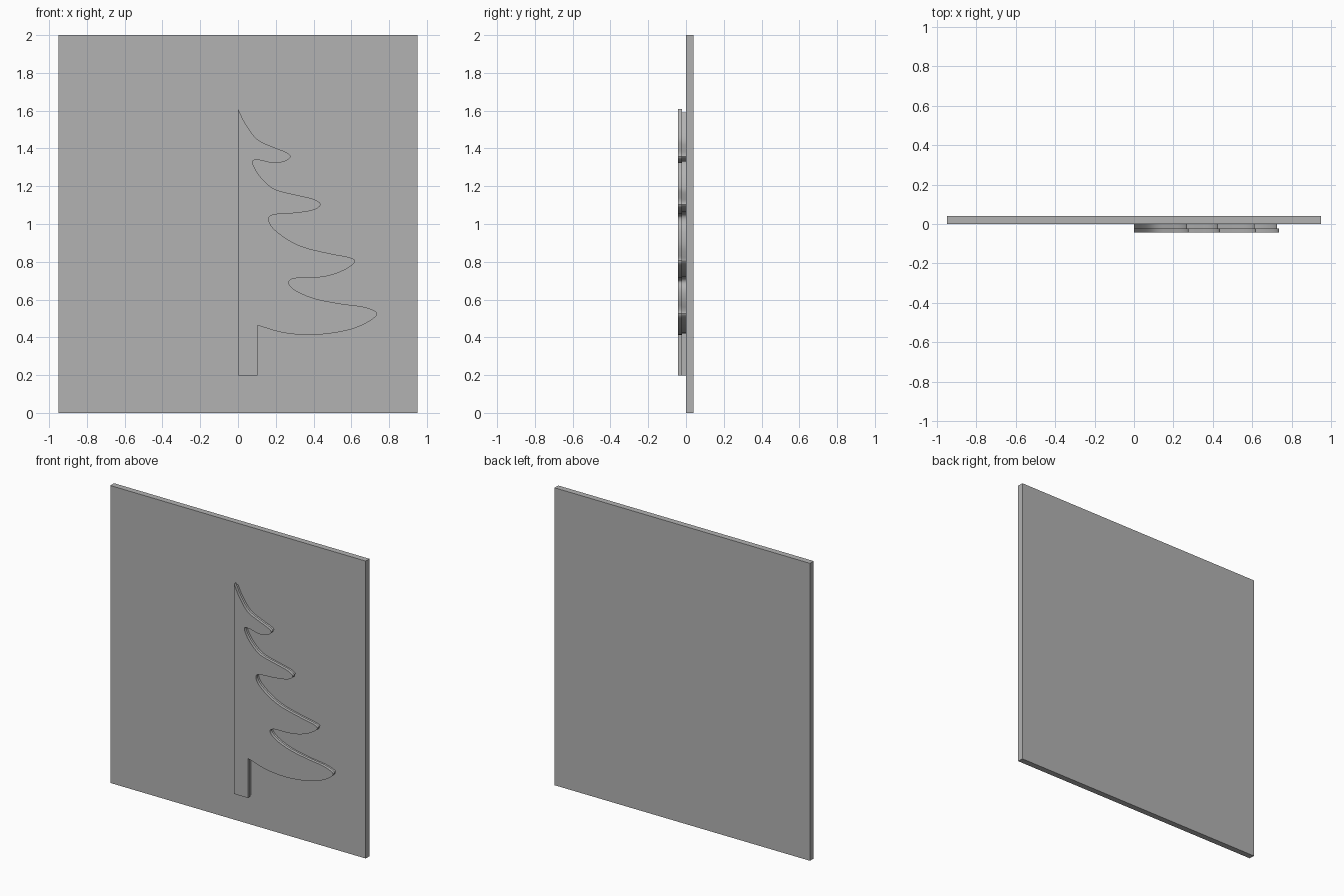
import bpy
import bmesh
import math
from mathutils import Vector

if "Cube" in bpy.data.objects:
    bpy.data.objects.remove(bpy.data.objects["Cube"], do_unlink=True)

grey = bpy.data.materials.new("plain grey")
grey.use_nodes = True
colour = (0.45, 0.45, 0.45, 1)
grey.diffuse_color = colour
grey.node_tree.nodes["Principled BSDF"].inputs["Base Color"].default_value = colour


def extrude_profile(name, profile, y_front, y_back):
    """Solid made from an x-z outline pushed along y."""
    mesh = bpy.data.meshes.new(name)
    bm = bmesh.new()
    front = bm.faces.new([bm.verts.new((p.x, y_front, p.y)) for p in profile])
    grown = bmesh.ops.extrude_face_region(bm, geom=[front], use_keep_orig=True)
    moved = [g for g in grown["geom"] if isinstance(g, bmesh.types.BMVert)]
    bmesh.ops.translate(bm, verts=moved, vec=(0, y_back - y_front, 0))
    bmesh.ops.recalc_face_normals(bm, faces=bm.faces)
    bm.to_mesh(mesh)
    bm.free()
    mesh.materials.append(grey)
    obj = bpy.data.objects.new(name, mesh)
    bpy.context.collection.objects.link(obj)
    bpy.ops.object.select_all(action="DESELECT")
    obj.select_set(True)
    bpy.context.view_layer.objects.active = obj
    bpy.ops.object.shade_smooth_by_angle(angle=math.radians(30))
    return obj


def smooth_path(knots, steps):
    """Curve passing through every knot."""
    ends = [2 * knots[0] - knots[1]] + knots + [2 * knots[-1] - knots[-2]]
    path = []
    for a, b, c, d in zip(ends, ends[1:], ends[2:], ends[3:]):
        for i in range(steps):
            t = i / steps
            path.append(b + (c - a) * t / 2
                        + (2 * a - 5 * b + 4 * c - d) * t * t / 2
                        + (3 * b - a - 3 * c + d) * t ** 3 / 2)
    return path + [knots[-1]]


def inset_path(path, amount):
    """Shift an open path sideways, with mitred corners."""
    normals = []
    for a, b in zip(path, path[1:]):
        along = (b - a).normalized()
        normals.append(Vector((along.y, -along.x)))
    result = []
    for p, n, m in zip(path, normals[:1] + normals, normals + normals[-1:]):
        result.append(p + (n + m) * amount / max(1 + n.dot(m), 0.5))
    return result


# Backing panel
half = 0.95
panel = [Vector(p) for p in ((-half, 0), (half, 0), (half, 2), (-half, 2))]
extrude_profile("back_panel", panel, 0, 0.04)

# Half tree outline: four drooping branches, from the tip down
branches = [
    (0, 1.61), (.04, 1.53), (.1, 1.45), (.18, 1.41), (.25, 1.382),
    (.278, 1.358), (.25, 1.333), (.19, 1.322), (.125, 1.336), (.09, 1.339),
    (.077, 1.325), (.105, 1.267), (.157, 1.21), (.21, 1.178), (.326, 1.15),
    (.405, 1.13), (.437, 1.103), (.4, 1.074), (.305, 1.058), (.194, 1.05),
    (.163, 1.03), (.184, .98), (.263, .918), (.353, .876), (.485, .844),
    (.59, .823), (.62, .8), (.57, .76), (.485, .727), (.39, .714),
    (.3, .712), (.268, .69), (.305, .648), (.405, .606), (.538, .579),
    (.67, .56), (.737, .527), (.685, .479), (.575, .436), (.405, .413),
    (.247, .423), (.104, .463),
]
trunk_base = 0.197
outline = smooth_path([Vector(p) for p in branches], 5)
outline.append(Vector((outline[-1].x, trunk_base)))
foot = Vector((0, trunk_base))

# Raised face of the tree
extrude_profile("tree_face", outline + [foot], -0.043, -0.022)

# Narrower layer joining the face to the panel
inner = [p for p in inset_path(outline, 0.009) if p.x > 0.001]
inner.insert(0, Vector((0, outline[0].y - 0.02)))
extrude_profile("tree_backing", inner + [foot], -0.022, 0)
